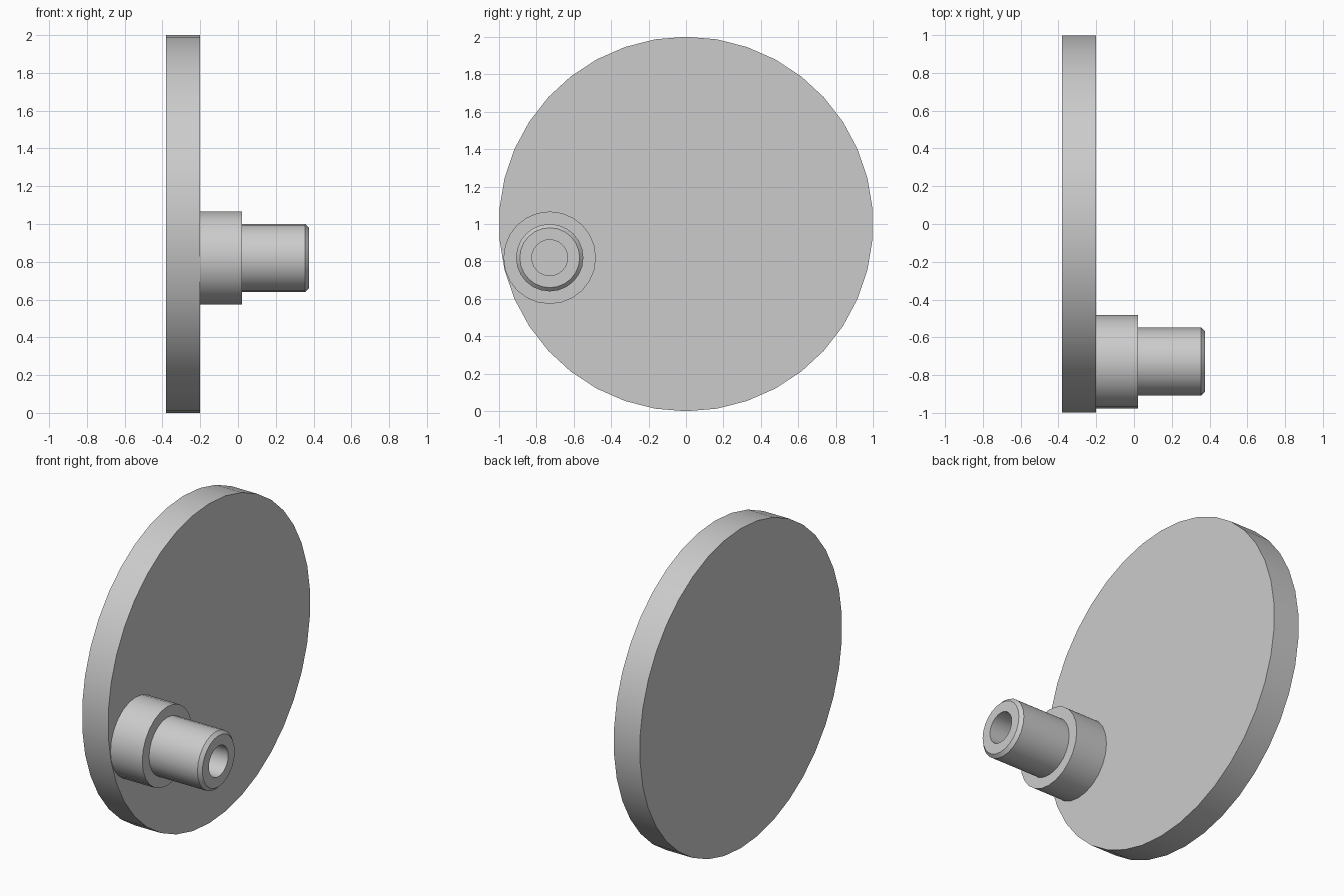
import bpy
import bmesh
import math
from mathutils import Matrix, Vector

cube = bpy.data.objects.get("Cube")
if cube:
    bpy.data.objects.remove(cube, do_unlink=True)

# One plain grey metal
grey = bpy.data.materials.new("grey metal")
grey.use_nodes = True
colour = (0.6, 0.6, 0.6, 1.0)
grey.diffuse_color = colour
grey.node_tree.nodes["Principled BSDF"].inputs["Base Color"].default_value = colour


def lathe(name, profile, y, z, sides):
    """Turn an (x, radius) profile around an axis parallel to x."""
    bm = bmesh.new()
    verts = [bm.verts.new((x, 0, r)) for x, r in profile]
    edges = [bm.edges.new(pair) for pair in zip(verts, verts[1:])]
    bmesh.ops.spin(bm, geom=verts + edges, cent=(0, 0, 0), axis=(1, 0, 0),
                   angle=math.tau, steps=sides, use_merge=True)
    bmesh.ops.remove_doubles(bm, verts=bm.verts, dist=0.0001)
    bmesh.ops.recalc_face_normals(bm, faces=bm.faces)
    mesh = bpy.data.meshes.new(name)
    bm.to_mesh(mesh)
    bm.free()
    mesh.materials.append(grey)
    obj = bpy.data.objects.new(name, mesh)
    obj.location = (0, y, z)
    bpy.context.collection.objects.link(obj)
    bpy.ops.object.select_all(action="DESELECT")
    obj.select_set(True)
    bpy.context.view_layer.objects.active = obj
    bpy.ops.object.shade_smooth_by_angle(angle=math.radians(30))
    return obj


# Large round plate
lathe("crank_disc", [(-0.38, 0), (-0.38, 1), (-0.2, 1), (-0.2, 0)], 0, 1, 38)

# Off-centre stepped pin: collar, shaft, chamfered tip and blind bore
lathe("crank_pin", [(-0.2, 0), (-0.2, 0.247), (0.02, 0.247), (0.02, 0.18),
                    (0.355, 0.18), (0.375, 0.16), (0.375, 0.096),
                    (-0.19, 0.096), (-0.19, 0)], -0.728, 0.82, 24)
